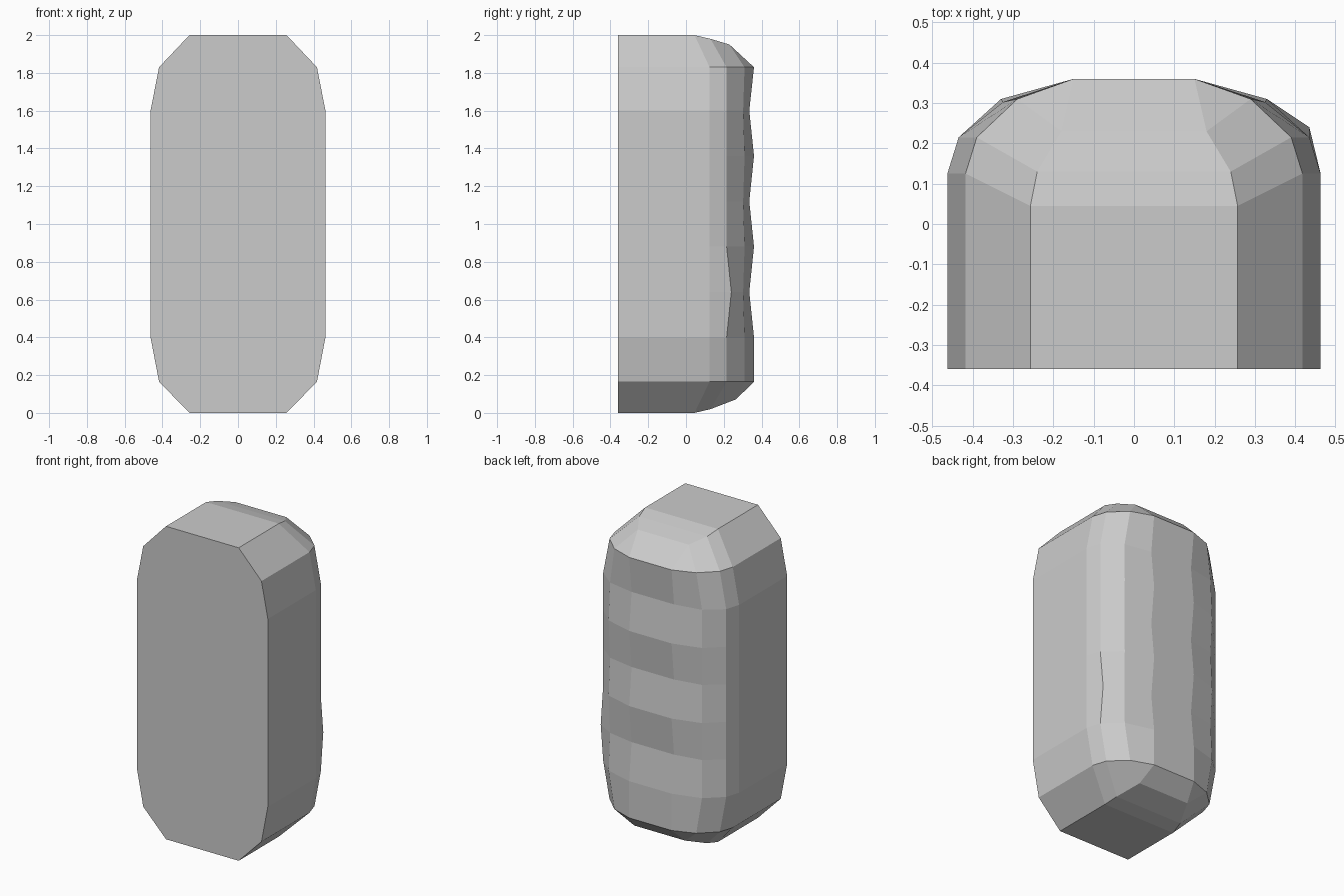
import bpy, bmesh

if "Cube" in bpy.data.objects:
    bpy.data.objects.remove(bpy.data.objects["Cube"])

D = 0.36  # half depth
bm = bmesh.new()


def both_sides(points):
    """Right-hand points followed by their mirror image, as two vertex lists."""
    return [[bm.verts.new((s * x, y, z)) for x, y, z in points] for s in (1, -1)]


def face(*verts):
    bm.faces.new(verts)


def ring(z, groove, end):
    """Half cross-section of the shell: front corner round to the ribbed back."""
    k = 0.045 if end else 0
    dip = 0.025 if groove else 0
    return [(0.463 - k, -D, z), (0.463 - k, 0.125, z), (0.435 - k, 0.215, z),
            (0.33 - k * 0.9 - dip * 0.2, 0.31 - dip * 0.3, z), (0.15, D - dip, z)]


# Body rings: ridges and grooves alternate up the back
levels = [0.165, 0.40, 0.64, 0.88, 1.12, 1.36, 1.60, 1.83]
rings = []
for i, z in enumerate(levels):
    end = i in (0, 7)
    rings.append(both_sides(ring(z, not end and i % 2 == 0, end)))
rings[2][0][2].co.y = 0.24  # small bulge on the right shoulder

for lo, hi in zip(rings, rings[1:]):
    for s in (0, 1):
        for j in range(4):
            face(lo[s][j], lo[s][j + 1], hi[s][j + 1], hi[s][j])
    face(lo[0][4], lo[1][4], hi[1][4], hi[0][4])


# Rounded top and bottom caps
def cap(edge, points):
    top = both_sides(points)
    for s in (0, 1):
        for j in range(3):
            face(edge[s][j], edge[s][j + 1], top[s][j + 1], top[s][j])
        face(edge[s][3], edge[s][4], top[s][3])
    a, b = top[0] + [edge[0][4]], top[1] + [edge[1][4]]
    for j in range(4):
        face(a[j], a[j + 1], b[j + 1], b[j])
    return top


upper = cap(rings[-1], [(0.257, -D, 2), (0.257, 0.045, 2), (0.24, 0.13, 1.98), (0.18, 0.23, 1.95)])
lower = cap(rings[0], [(0.257, -D, 0), (0.257, 0.045, 0), (0.24, 0.13, 0.02), (0.18, 0.265, 0.072)])

# Flat front
columns = [[lower[s][0]] + [r[s][0] for r in rings] + [upper[s][0]] for s in (0, 1)]
face(*(columns[0] + columns[1][::-1]))

bmesh.ops.recalc_face_normals(bm, faces=bm.faces)
mesh = bpy.data.meshes.new("ribbed_pod")
bm.to_mesh(mesh)
bm.free()
bpy.context.collection.objects.link(bpy.data.objects.new("ribbed_pod", mesh))
